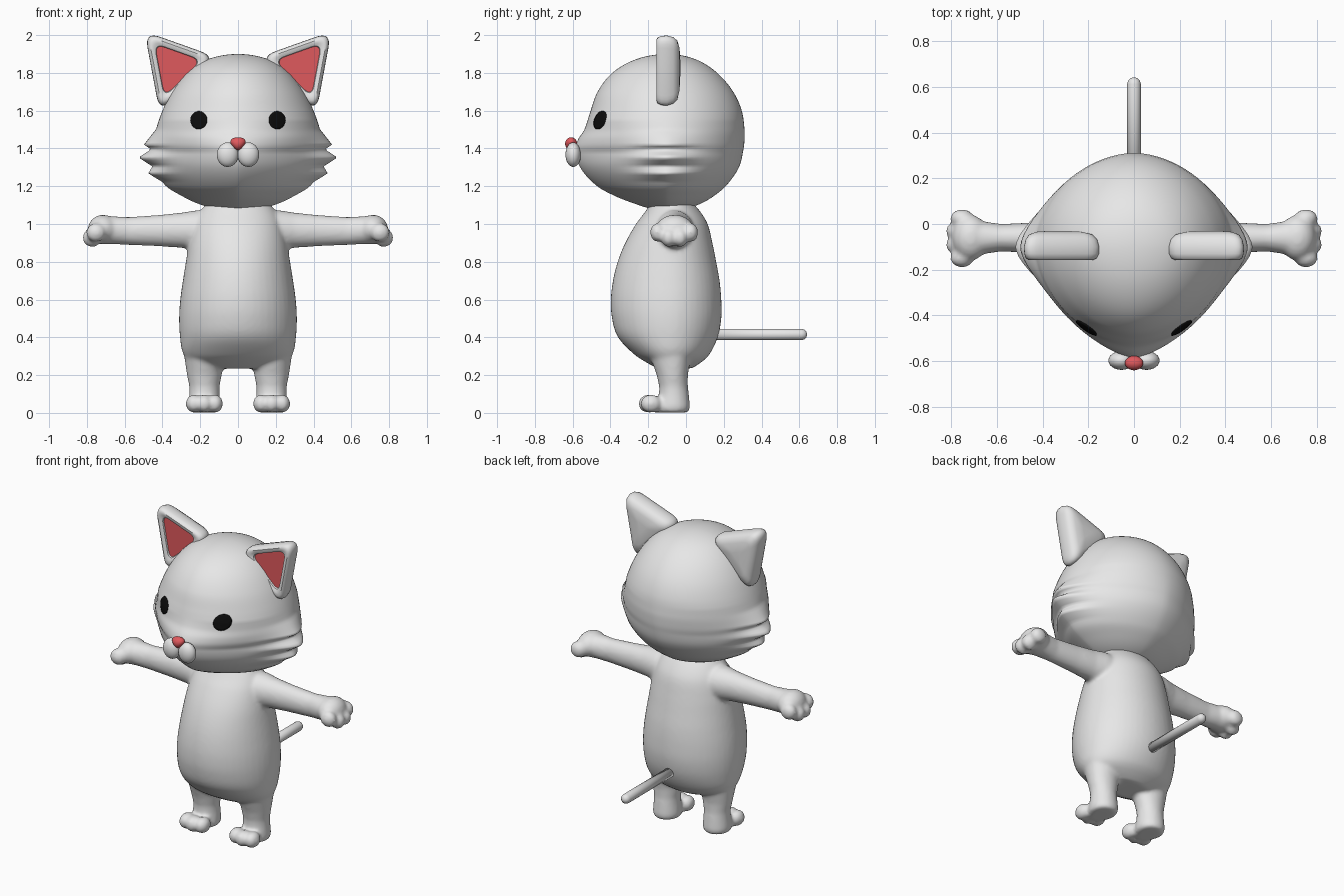
import bpy, bmesh, math
from mathutils import Vector, Matrix

if "Cube" in bpy.data.objects:
    bpy.data.objects.remove(bpy.data.objects["Cube"])


def material(name, rgb):
    m = bpy.data.materials.new(name)
    m.diffuse_color = (*rgb, 1)
    m.use_nodes = True
    m.node_tree.nodes["Principled BSDF"].inputs["Base Color"].default_value = m.diffuse_color
    return m


FUR = material("pale_fur", (0.8, 0.8, 0.8))
PINK = material("pink", (0.74, 0.1, 0.11))
BLACK = material("black", (0.004, 0.004, 0.004))


def finish(name, bm, *mats):
    bmesh.ops.recalc_face_normals(bm, faces=bm.faces)
    me = bpy.data.meshes.new(name)
    bm.to_mesh(me)
    bm.free()
    for m in mats:
        me.materials.append(m)
    ob = bpy.data.objects.new(name, me)
    bpy.context.collection.objects.link(ob)
    me.shade_smooth()
    return ob


def loft(bm, rings):
    """Skin closed rings of points and cap both ends; the end cap is the last face."""
    vs = [[bm.verts.new(p) for p in r] for r in rings]
    n = len(vs[0])
    bm.faces.new(vs[0])
    for a, b in zip(vs, vs[1:]):
        for i in range(n):
            j = (i + 1) % n
            bm.faces.new((a[i], a[j], b[j], b[i]))
    bm.faces.new(vs[-1])


def ball(bm, centre, radii, seg=24):
    mat = Matrix.Translation(centre) @ Matrix.Diagonal((*radii, 1))
    return bmesh.ops.create_uvsphere(bm, u_segments=seg, v_segments=seg // 2 + 2,
                                     radius=1, matrix=mat)["verts"]


def curve(ts, vals, t):
    """Smooth interpolation through (ts, vals)."""
    k = max(i for i in range(len(ts) - 1) if ts[i] <= t or i == 0)

    def slope(i):
        a, b = max(i - 1, 0), min(i + 1, len(ts) - 1)
        return (vals[b] - vals[a]) / (ts[b] - ts[a])
    h = ts[k + 1] - ts[k]
    s = min(max((t - ts[k]) / h, 0), 1)
    return ((2*s**3 - 3*s*s + 1) * vals[k] + (s**3 - 2*s*s + s) * h * slope(k)
            + (3*s*s - 2*s**3) * vals[k + 1] + (s**3 - s*s) * h * slope(k + 1))


def spow(c, p):
    return math.copysign(abs(c) ** p, c)


# ---- head: height, half width, front y, back y
HEAD = [(1.07, 0, -.1, -.1), (1.1, .19, -.25, .06), (1.15, .30, -.38, .15),
        (1.2, .38, -.47, .21), (1.3, .45, -.56, .28), (1.4, .46, -.585, .305),
        (1.45, .45, -.57, .31), (1.5, .435, -.538, .31), (1.6, .40, -.505, .295),
        (1.7, .35, -.468, .25), (1.8, .27, -.39, .165), (1.87, .165, -.27, .055),
        (1.9, 0, -.1, -.1)]
TUFTS = [(1.5, 0), (1.42, .04), (1.395, 0), (1.352, .066), (1.305, 0),
         (1.268, .04), (1.225, 0)]
MID, HALF, YC = 1.485, 0.415, -0.1


def to_u(z):
    return math.acos(min(max((MID - z) / HALF, -1), 1))


HU = [to_u(r[0]) for r in HEAD]


def head_at(z):
    w, f, b = (curve(HU, [r[c] for r in HEAD], to_u(z)) for c in (1, 2, 3))
    k = min(max((z - 1.38) / 0.17, 0), 1)
    return max(w, .001), max(YC - f, .001), max(b - YC, .001), 1.42 + .48 * k, 1.7 + .2 * k


def tuft(z):
    for (z1, a), (z0, b) in zip(TUFTS, TUFTS[1:]):
        if z0 <= z <= z1:
            return b + (a - b) * (z - z0) / (z1 - z0)
    return 0


rings = []
for i in range(1, 120):
    z = MID - HALF * math.cos(math.pi * i / 120)
    w, rf, rb, nf, nb = head_at(z)
    ring = []
    for j in range(72):
        a = 2 * math.pi * j / 72
        c, s = math.cos(a), math.sin(a)
        n, r = (nb, rb) if s >= 0 else (nf, rf)
        x, y = w * spow(c, 2 / n), YC + r * spow(s, 2 / n)
        x += spow(c, .5) * tuft(z) * math.exp(-((y + .11) / .14) ** 2)
        ring.append((x, y, z))
    rings.append(ring)
bm = bmesh.new()
loft(bm, rings)
finish("head", bm, FUR)

# ---- eyes: thin discs that follow the face
for side, name in ((-1, "right_eye"), (1, "left_eye")):
    bm = bmesh.new()
    rings = []
    for k in (1.0, 1.0, .75, .5, .25, .05):
        lift = -.004 if not rings else .006
        ring = []
        for j in range(20):
            a = 2 * math.pi * j / 20
            x, z = .208 + .045 * k * math.cos(a), 1.55 + .048 * k * math.sin(a)
            w, rf, _, n, _ = head_at(z)
            ring.append((side * x, YC - rf * (1 - (x / w) ** n) ** (1 / n) - lift, z))
        rings.append(ring)
    loft(bm, rings)
    finish(name, bm, BLACK)

# ---- muzzle and nose
bm = bmesh.new()
for side in (-1, 1):
    ball(bm, (side * .055, -.597, 1.367), (.057, .041, .065))
finish("muzzle", bm, FUR)
bm = bmesh.new()
for v in ball(bm, (0, -.608, 1.425), (.042, .032, .034)):
    v.co.x *= 1 + (v.co.z - 1.435) * 10
finish("nose", bm, PINK)

# ---- ears: rounded triangles, domed behind and recessed in front
CORNERS = [Vector((.495, 2.02)), Vector((.115, 1.885)), Vector((.415, 1.59))]
centre = sum(CORNERS, Vector((0, 0))) / 3
outline = []
for i, c in enumerate(CORNERS):
    p = c + (CORNERS[i - 1] - c).normalized() * .09
    q = c + (CORNERS[(i + 1) % 3] - c).normalized() * .09
    outline += [p * (1-t)**2 + c * 2*t*(1-t) + q * t*t for t in (k / 8 for k in range(9))]
EAR = [(.2, -.03), (.6, -.034), (.84, -.046), (.95, -.068), (1, -.1), (.99, -.13),
       (.94, -.15), (.86, -.157), (.76, -.155), (.67, -.148), (.65, -.138)]
for side, name in ((-1, "right_ear"), (1, "left_ear")):
    bm = bmesh.new()
    loft(bm, [[(side * p.x, y, p.y) for p in (centre + (o - centre) * s for o in outline)]
              for s, y in EAR])
    ob = finish(name, bm, FUR, PINK)
    ob.data.polygons[-1].material_index = 1
    bpy.context.view_layer.objects.active = ob
    ob.select_set(True)
    bpy.ops.object.shade_smooth_by_angle(angle=math.radians(40))
    ob.select_set(False)


# ---- body: torso, legs, paws and arms fused into one skin
def oval(cx, cy, z, rx, rf, rb):
    return [(cx + rx * math.cos(a), cy + (rb if math.sin(a) > 0 else rf) * math.sin(a), z)
            for a in (2 * math.pi * j / 48 for j in range(48))]


TORSO = [(.235, .16, -.15, .03), (.27, .25, -.215, .085), (.31, .29, -.275, .125),
         (.4, .307, -.36, .168), (.5, .312, -.392, .187), (.6, .306, -.398, .187),
         (.7, .292, -.387, .178), (.8, .276, -.362, .16), (.9, .26, -.322, .14),
         (1.0, .235, -.265, .115), (1.06, .205, -.22, .08), (1.12, .16, -.18, .03)]
LEG = [(.45, .18, .11, .14, .09), (.3, .18, .105, .125, .09), (.2, .178, .092, .09, .075),
       (.14, .178, .08, .077, .075), (.1, .178, .08, .078, .08), (.03, .178, .085, .1, .087),
       (.002, .178, .075, .1, .078)]
ARM = [(.1, .965, .1, .11), (.22, .968, .105, .1), (.3, .967, .093, .08),
       (.42, .965, .083, .068), (.58, .963, .074, .06), (.66, .967, .074, .072),
       (.72, .968, .076, .085)]
bm = bmesh.new()
tz = [r[0] for r in TORSO]
rings = []
for i in range(41):
    z = tz[0] + (tz[-1] - tz[0]) * i / 40
    w, f, b = (curve(tz, [r[c] for r in TORSO], z) for c in (1, 2, 3))
    rings.append(oval(0, -.08, z, w, -.08 - f, b + .08))
loft(bm, rings)
for side in (-1, 1):
    loft(bm, [oval(side * x, -.065, z, rx, rf, rb) for z, x, rx, rf, rb in LEG])
    for k in (-1, 0, 1):    # toes
        ball(bm, (side * .178 + k * .055, -.185 - (.012 if k == 0 else 0), .049),
             (.044, .056, .049))
    loft(bm, [[(side * x, -.06 + ry * math.cos(a), z + rz * math.sin(a))
               for a in (2 * math.pi * j / 32 for j in range(32))] for x, z, rz, ry in ARM])
    ball(bm, (side * .715, -.06, .972), (.08, .1, .077))
    for y, z, x in ((-.15, .955, .752), (-.092, .928, .772), (-.03, .928, .772), (.025, .955, .752)):
        ball(bm, (side * x, y, z), (.052, .04, .05))    # fingers
body = finish("body", bm, FUR)
remesh = body.modifiers.new("fuse", 'REMESH')
remesh.mode = 'VOXEL'
remesh.voxel_size = .011
remesh.use_smooth_shade = True
smooth = body.modifiers.new("soften", 'SMOOTH')
smooth.factor = .5
smooth.iterations = 8

# ---- tail
TAIL = [(.12, .03), (.612, .03), (.627, .026), (.637, .016), (.641, .004)]
bm = bmesh.new()
loft(bm, [[(r * math.cos(a), y, .415 + r * math.sin(a))
           for a in (2 * math.pi * j / 20 for j in range(20))] for y, r in TAIL])
finish("tail", bm, FUR)
